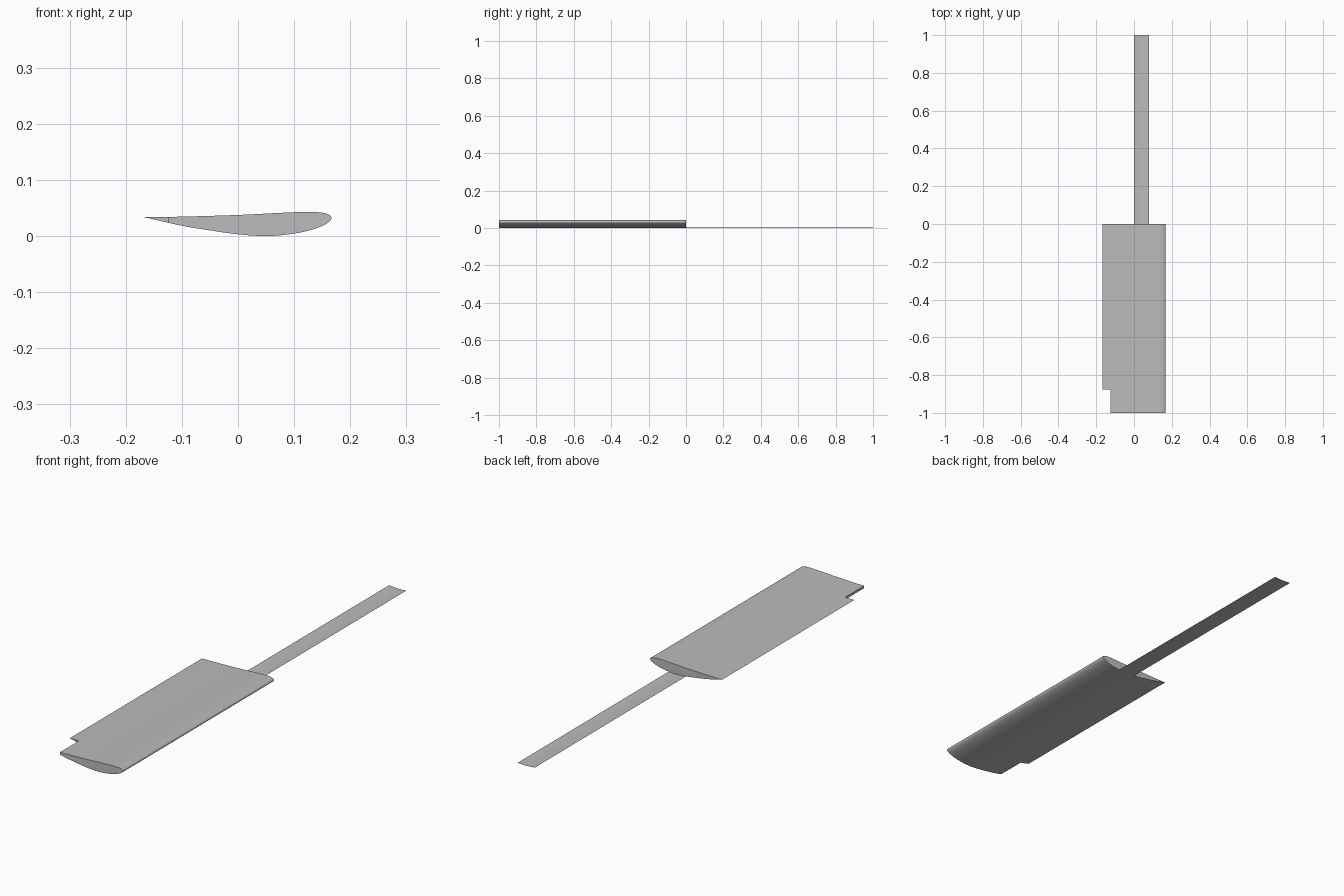
import bpy, bmesh
from mathutils import Vector

cube = bpy.data.objects.get("Cube")
if cube:
    bpy.data.objects.remove(cube, do_unlink=True)

grey = bpy.data.materials.new("plain grey")
grey.use_nodes = True
grey.diffuse_color = (0.5, 0.5, 0.5, 1)
grey.node_tree.nodes["Principled BSDF"].inputs["Base Color"].default_value = (0.5, 0.5, 0.5, 1)

# Aerofoil section (x, z): trailing edge, over the top, round the nose, back below
SECTION = [(-.167, .034), (-.1, .035), (0, .038), (.07, .0415), (.12, .0435),
           (.148, .0425), (.162, .0385), (.1665, .032), (.16, .024), (.143, .0155),
           (.115, .0075), (.08, .0022), (.045, .0004), (0, .0035), (-.05, .0105),
           (-.1, .0188), (-.167, .034)]


def smooth_path(points, steps=5):
    """Catmull-Rom curve through the points."""
    p = [Vector(q) for q in points]
    p = [2 * p[0] - p[1]] + p + [2 * p[-1] - p[-2]]
    out = []
    for a, b, c, d in zip(p, p[1:], p[2:], p[3:]):
        for i in range(steps):
            t = i / steps
            out.append(b + (c - a) * t / 2 + (2 * a - 5 * b + 4 * c - d) * t * t / 2
                       + (3 * b - a - 3 * c + d) * t ** 3 / 2)
    return out + [p[-2]]


def extrude_path(name, path, y0, y1, solid):
    """Sweep an x-z path along y, as a capped solid or an open sheet."""
    bm = bmesh.new()
    front, back = [[bm.verts.new((x, y, z)) for x, z in path] for y in (y0, y1)]
    n = len(path)
    for i in range(n if solid else n - 1):
        j = (i + 1) % n
        bm.faces.new((front[i], front[j], back[j], back[i]))
    if solid:
        bm.faces.new(front)
        bm.faces.new(back[::-1])
        bmesh.ops.recalc_face_normals(bm, faces=bm.faces)
    mesh = bpy.data.meshes.new(name)
    bm.to_mesh(mesh)
    bm.free()
    mesh.materials.append(grey)
    obj = bpy.data.objects.new(name, mesh)
    bpy.context.collection.objects.link(obj)
    return obj


def activate(obj):
    bpy.ops.object.select_all(action="DESELECT")
    obj.select_set(True)
    bpy.context.view_layer.objects.active = obj


outline = smooth_path(SECTION)
low = min(p.y for p in outline)
outline = [Vector((p.x, p.y - low)) for p in outline]

# Blade
blade = extrude_path("blade", outline[:-1], -1, 0, True)

# Notch in the trailing corner
box = [(-.3, -.1), (-.125, -.1), (-.125, .2), (-.3, .2)]
cutter = extrude_path("notch_cutter", box, -1.2, -.875, True)
cutter.hide_render = True
cut = blade.modifiers.new("notch", "BOOLEAN")
cut.operation = "DIFFERENCE"
cut.object = cutter
activate(blade)
bpy.ops.object.modifier_apply(modifier=cut.name)
bpy.data.objects.remove(cutter, do_unlink=True)

# Thin strip carrying on the blade's lower skin
lower = outline[len(outline) // 2:]
strip_path = [p for p in lower if -.001 < p.x < .086]
strip = extrude_path("strip", strip_path[::-1], 0, 1, False)

for part in (blade, strip):
    activate(part)
    bpy.ops.object.shade_smooth_by_angle(angle=.6)
